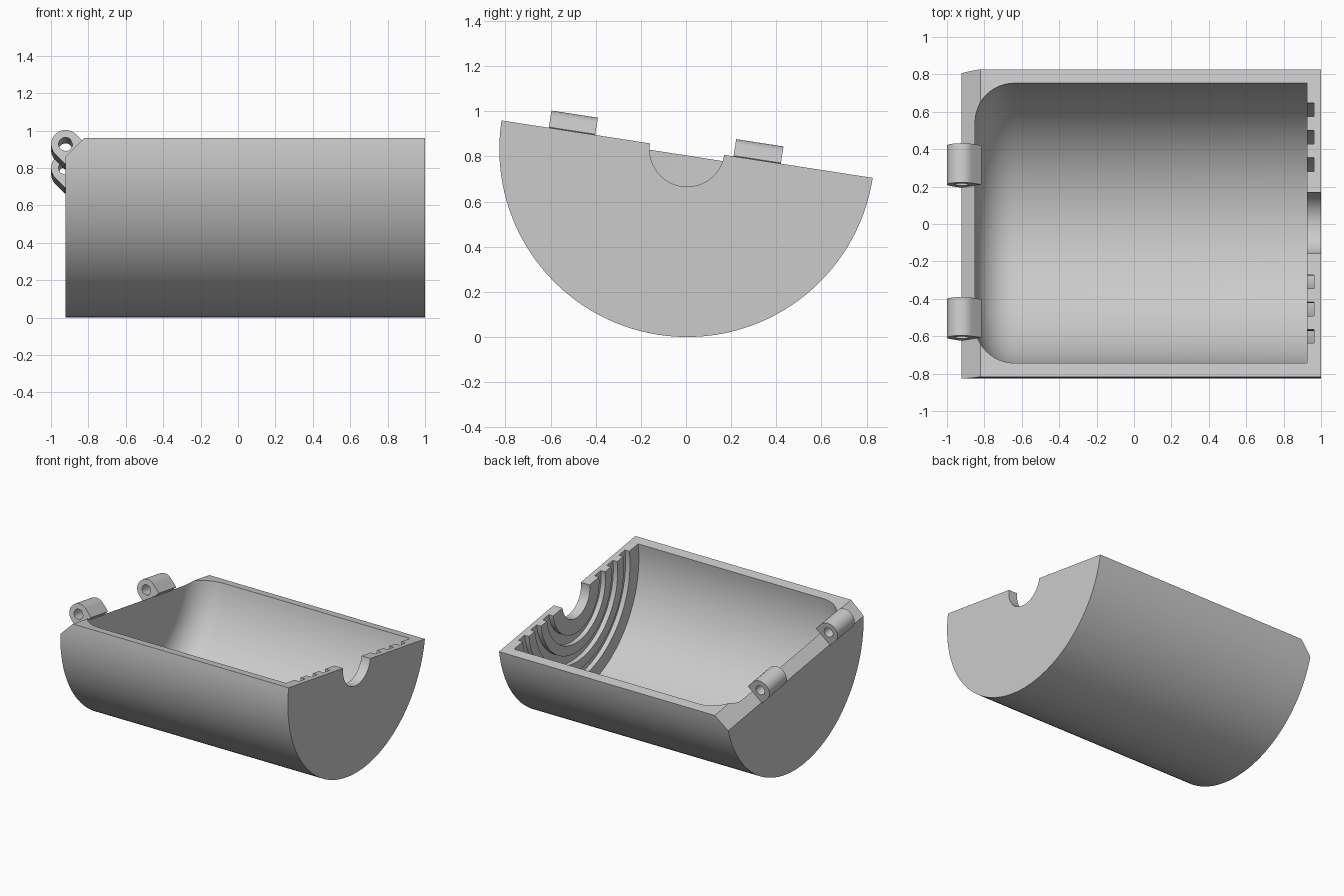
import bpy, bmesh, math
from mathutils import Vector, Matrix

cube = bpy.data.objects.get("Cube")
if cube:
    bpy.data.objects.remove(cube, do_unlink=True)

R, BORE = 0.832, 0.757            # outer and cavity radius
LEFT, RIGHT = -0.922, 1.0         # ends of the shell
FLOOR, WALL = -0.85, 0.925        # cavity ends
FILLET, CHAMFER = 0.21, 0.1
TILT = Matrix.Translation((0, 0.005, R)) @ Matrix.Rotation(math.radians(-8.8), 4, 'X')

grey = bpy.data.materials.new("light grey")
grey.use_nodes = True
grey.diffuse_color = (0.6, 0.6, 0.6, 1)
grey.node_tree.nodes["Principled BSDF"].inputs["Base Color"].default_value = grey.diffuse_color


def finish(bm, name):
    """Turn a bmesh into a tilted, smooth-shaded object."""
    bmesh.ops.recalc_face_normals(bm, faces=bm.faces)
    mesh = bpy.data.meshes.new(name)
    bm.to_mesh(mesh)
    bm.free()
    mesh.materials.append(grey)
    obj = bpy.data.objects.new(name, mesh)
    bpy.context.collection.objects.link(obj)
    obj.matrix_world = TILT
    bpy.ops.object.select_all(action='DESELECT')
    obj.select_set(True)
    bpy.context.view_layer.objects.active = obj
    bpy.ops.object.shade_smooth_by_angle(angle=math.radians(30))


def bridge(bm, a, b):
    """Join two closed rings of vertices with quads."""
    for i in range(len(a)):
        j = (i + 1) % len(a)
        bm.faces.new((a[i], a[j], b[j], b[i]))


# Half shell section (x, radius): outside, notch, grooves, bore, rounded end
section = [(LEFT, 0), (LEFT, R), (RIGHT, R), (RIGHT, 0.166), (WALL, 0.166)]
for inner in (0.28, 0.428, 0.576):
    outer = inner + 0.074
    section += [(WALL, inner), (0.962, inner), (0.962, outer), (WALL, outer)]
section.append((WALL, BORE))
for i in range(13):
    a = math.pi / 2 * (1 + i / 12)
    section.append((FLOOR + FILLET + FILLET * math.cos(a),
                    BORE - FILLET + FILLET * math.sin(a)))
section.append((FLOOR, 0))

# Sweep the section through half a turn
bm = bmesh.new()
STEPS = 64
rings = []
for k in range(STEPS + 1):
    a = -math.pi * k / STEPS
    rings.append([bm.verts.new((x, r * math.cos(a), r * math.sin(a))) for x, r in section])
for a, b in zip(rings, rings[1:]):
    for i in range(len(section) - 1):
        bm.faces.new((a[i], a[i + 1], b[i + 1], b[i]))
bm.faces.new(rings[0])
bm.faces.new(rings[-1])
bmesh.ops.remove_doubles(bm, verts=bm.verts, dist=1e-5)

# Chamfer along the hinge edge
bmesh.ops.bisect_plane(bm, geom=bm.verts[:] + bm.edges[:] + bm.faces[:],
                       plane_co=(LEFT + CHAMFER, 0, 0), plane_no=(-1, 0, 1),
                       clear_outer=True)
bmesh.ops.holes_fill(bm, edges=[e for e in bm.edges if e.is_boundary], sides=0)
finish(bm, "half_shell")


# Hinge knuckles: rounded lugs seated square on the chamfer, with pin holes
def knuckle(name, y0, y1, radius=0.077, hole=0.037, arc=32, base=10):
    outline = [(radius * math.cos(a), radius * math.sin(a))
               for a in (math.pi * (0.25 + i / arc) for i in range(arc + 1))]
    depth = CHAMFER / math.sqrt(2) + 0.002
    u, v = Vector((1, -1)).normalized(), Vector((1, 1)).normalized()
    for i in range(base + 1):
        outline.append(tuple(u * depth + v * radius * (2 * i / base - 1)))
    bm = bmesh.new()

    def ring(y, points):
        return [bm.verts.new((LEFT + x, y, z)) for x, z in points]

    bore = [tuple(Vector(p).normalized() * hole) for p in outline]
    loops = [ring(y0, outline), ring(y1, outline), ring(y1, bore), ring(y0, bore)]
    for a, b in zip(loops, loops[1:] + loops[:1]):
        bridge(bm, a, b)
    finish(bm, name)


knuckle("front_hinge_knuckle", -0.62, -0.412)
knuckle("back_hinge_knuckle", 0.208, 0.42)
